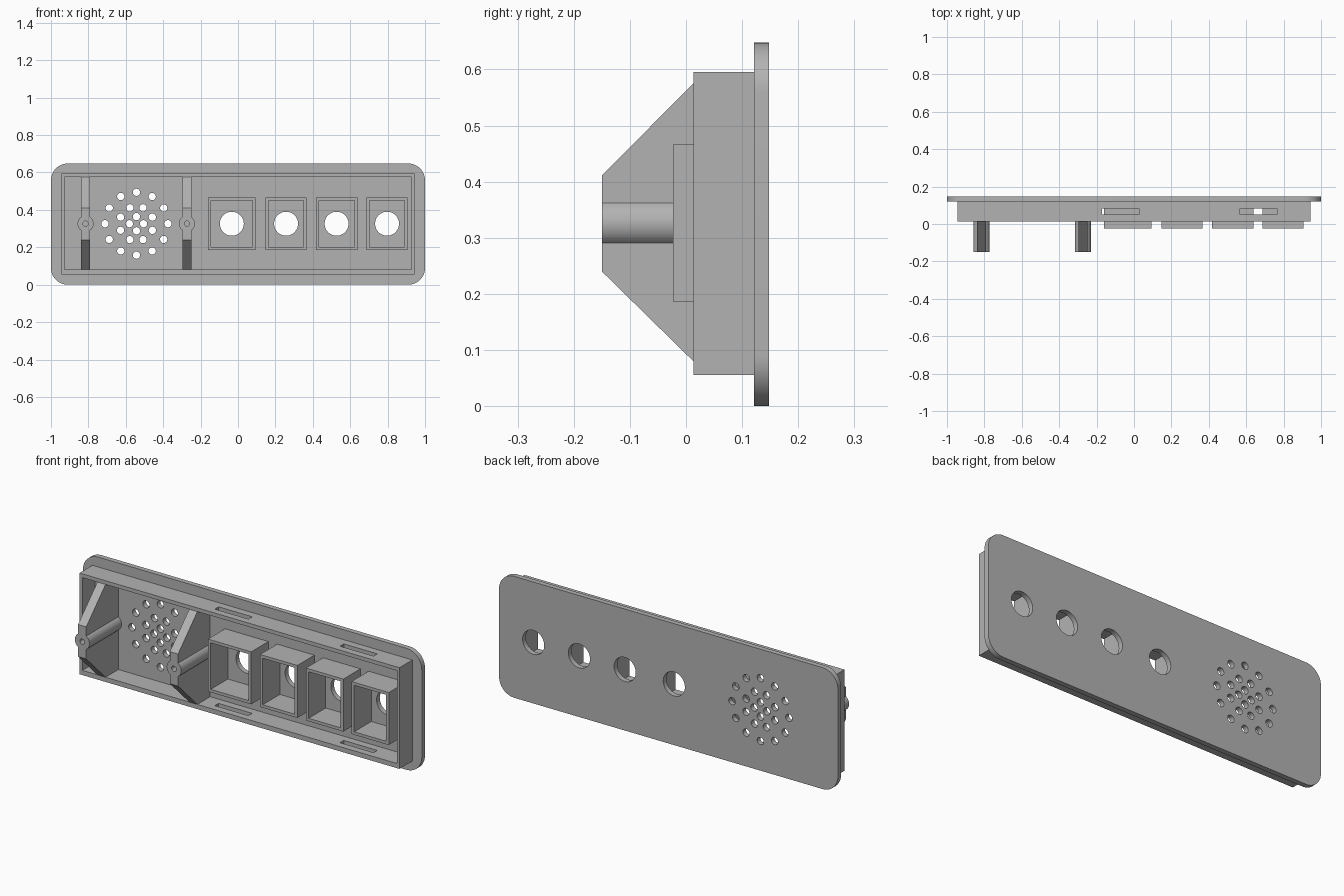
import bpy, bmesh
from math import sin, cos, pi, radians
from mathutils import Vector

cube = bpy.data.objects.get("Cube")
if cube:
    bpy.data.objects.remove(cube, do_unlink=True)

grey = bpy.data.materials.new("plain grey")
grey.use_nodes = True
color = (0.45, 0.45, 0.45, 1)
grey.diffuse_color = color
grey.node_tree.nodes["Principled BSDF"].inputs["Base Color"].default_value = color


def make(name, shapes):
    """Object from prisms: each shape is (outline points, extrusion vector)."""
    bm = bmesh.new()
    for points, push in shapes:
        face = bm.faces.new([bm.verts.new(p) for p in points])
        out = bmesh.ops.extrude_face_region(bm, geom=[face])
        verts = [v for v in out["geom"] if isinstance(v, bmesh.types.BMVert)]
        bmesh.ops.translate(bm, verts=verts, vec=push)
    bmesh.ops.recalc_face_normals(bm, faces=bm.faces)
    mesh = bpy.data.meshes.new(name)
    bm.to_mesh(mesh)
    bm.free()
    mesh.materials.append(grey)
    obj = bpy.data.objects.new(name, mesh)
    bpy.context.collection.objects.link(obj)
    return obj


def box(x0, x1, y0, y1, z0, z1):
    return ([(x0, y0, z0), (x1, y0, z0), (x1, y0, z1), (x0, y0, z1)],
            Vector((0, y1 - y0, 0)))


def rod(x, z, r, y0, y1, n=32):
    ring = [(x + r * cos(2 * pi * i / n), y0, z + r * sin(2 * pi * i / n))
            for i in range(n)]
    return ring, Vector((0, y1 - y0, 0))


def combine(obj, shapes, operation="DIFFERENCE"):
    """Apply a boolean with temporary prisms."""
    tool = make("tool", shapes)
    tool.hide_render = True
    mod = obj.modifiers.new("bool", "BOOLEAN")
    mod.operation, mod.solver, mod.object = operation, "EXACT", tool
    bpy.context.view_layer.update()
    graph = bpy.context.evaluated_depsgraph_get()
    mesh = bpy.data.meshes.new_from_object(obj.evaluated_get(graph))
    obj.modifiers.clear()
    obj.data = mesh
    bpy.data.objects.remove(tool, do_unlink=True)


def smooth(obj):
    obj.data.shade_smooth()
    obj.data.set_sharp_from_angle(angle=radians(30))


FLOOR, BACK, RIM = 0.121, 0.148, 0.013
MID = 0.326
WIDTH, HEIGHT, CORNER = 1.0, 0.648, 0.09

# Rounded face plate with button holes and speaker grille
outline = []
for k, (cx, cz) in enumerate([(WIDTH - CORNER, HEIGHT - CORNER), (CORNER - WIDTH, HEIGHT - CORNER),
                              (CORNER - WIDTH, CORNER), (WIDTH - CORNER, CORNER)]):
    for i in range(13):
        a = (k + i / 12) * pi / 2
        outline.append((cx + CORNER * cos(a), FLOOR, cz + CORNER * sin(a)))
plate = make("face_plate", [(outline, Vector((0, BACK - FLOOR, 0)))])
holes = [rod(x, MID, 0.064, 0.1, 0.2, 48) for x in (-0.033, 0.257, 0.527, 0.797)]
for count, radius, turn in ((4, 0.038, 0), (8, 0.092, pi / 8), (12, 0.168, 0)):
    for i in range(count):
        a = turn + 2 * pi * i / count
        holes.append(rod(-0.543 + radius * cos(a), MID + radius * sin(a),
                         0.0195, 0.1, 0.2, 24))
combine(plate, holes)
smooth(plate)

# Rim wall with slots through its top and bottom
rim = make("rim_wall", [box(-0.944, 0.944, RIM, FLOOR, 0.055, 0.595)])
combine(rim, [box(-0.928, 0.928, -0.1, 0.2, 0.08, 0.575)])
combine(rim, [box(x, x + 0.198, 0.05, 0.082, -0.1, 0.8) for x in (-0.172, 0.567)])

# Open square button housings
WALL = 0.016
for i, (x0, x1) in enumerate([(-0.161, 0.094), (0.146, 0.366),
                              (0.417, 0.638), (0.686, 0.906)]):
    housing = make(f"button_housing_{i + 1}", [box(x0, x1, -0.023, FLOOR, 0.186, 0.466)])
    combine(housing, [box(x0 + WALL, x1 - WALL, -0.1, 0.2, 0.186 + WALL, 0.466 - WALL)])

# Tapered support brackets, each with a drilled screw post
for name, x in (("right", -0.815), ("left", -0.273)):
    side = [(FLOOR, 0.08), (RIM, 0.08), (-0.15, 0.24),
            (-0.15, 0.411), (RIM, 0.575), (FLOOR, 0.575)]
    web = [(x - 0.024, y, z) for y, z in side]
    bracket = make(f"{name}_bracket", [(web, Vector((0.048, 0, 0)))])
    combine(bracket, [rod(x, MID, 0.043, -0.15, FLOOR)], "UNION")
    combine(bracket, [rod(x, MID, 0.014, -0.2, 0.0, 24)])
    smooth(bracket)
